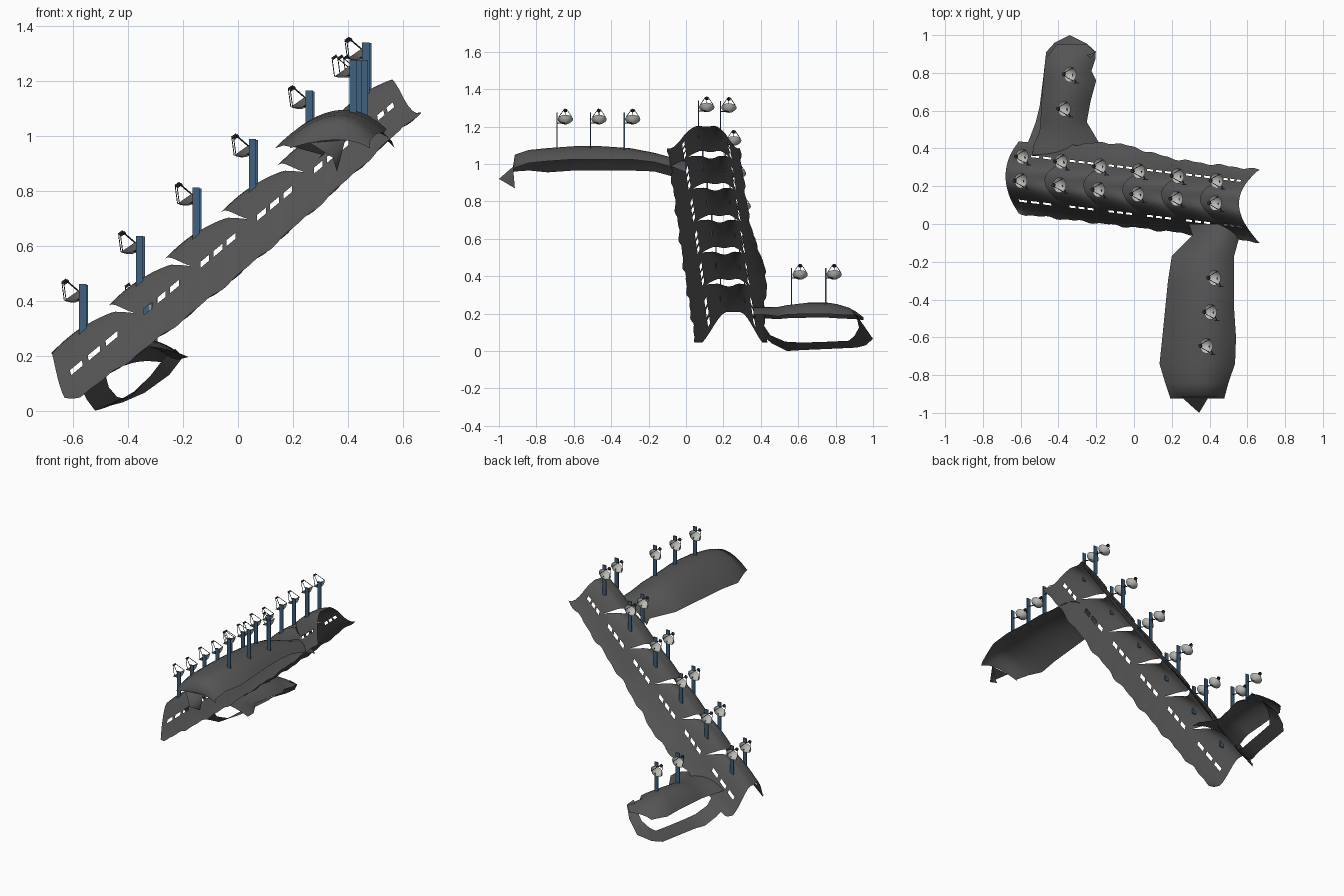
import bpy, bmesh, math
from mathutils import Vector, Matrix

if "Cube" in bpy.data.objects:
    bpy.data.objects.remove(bpy.data.objects["Cube"])


def material(name, c):
    m = bpy.data.materials.new(name)
    m.diffuse_color = (*c, 1)
    m.use_nodes = True
    m.node_tree.nodes["Principled BSDF"].inputs["Base Color"].default_value = m.diffuse_color
    return m


ROOF = material("dark_grey", (0.09, 0.09, 0.09))
BLUE = material("steel_blue", (0.05, 0.12, 0.21))
PALE = material("pale_grey", (0.5, 0.5, 0.47))
DARK = material("black", (0.03, 0.03, 0.03))


def finish(bm, name, mat, smooth=True):
    bmesh.ops.remove_doubles(bm, verts=bm.verts, dist=0.0004)
    bmesh.ops.recalc_face_normals(bm, faces=bm.faces)
    for f in bm.faces:
        f.smooth = smooth
    me = bpy.data.meshes.new(name)
    bm.to_mesh(me)
    bm.free()
    me.materials.append(mat)
    ob = bpy.data.objects.new(name, me)
    bpy.context.collection.objects.link(ob)
    return ob


def grid(bm, rows, skip=lambda i, j: False):
    vs = [[bm.verts.new(p) for p in r] for r in rows]
    for i in range(len(vs) - 1):
        for j in range(len(vs[0]) - 1):
            if not skip(i, j):
                bm.faces.new((vs[i][j], vs[i + 1][j], vs[i + 1][j + 1], vs[i][j + 1]))


# Main sloping roof: six overlapping scales with small windows along both sides
HALF = [0, .1, .2, .3, .4, .5, .58, .605, .66, .75, .84, .92, 1]
US = [-u for u in HALF[:0:-1]] + HALF
BAYS, CELLS, PITCH = 6, 13, 0.206


def lip_x(k, u):
    if k == 0:
        shift = .07 * u * u
    elif k == BAYS:
        shift = .11 * u * u
    else:
        shift = .1 * min(abs(u) / .58, 1) ** 2
    return -.68 + k * PITCH + shift


def roof_point(k, s, u):
    x = lip_x(k, u) * (1 - s) + lip_x(k + 1, u) * s
    outer = max(0, (abs(u) - .7) / .3)
    rag = outer * (.004 * math.sin(37 * x + 3 * u) + .003 * math.sin(71 * x + u))
    hw = .192 + rag
    if u > 0:
        hw += outer * .05 * math.exp(-((x + .1) / .22) ** 2)
    y = .25 - .118 * (x + .65) + u * hw
    blend = max(0, 1 - (abs(u) / .55) ** 2)
    drop = .24 + .04 * max(0, 1 - (x / .6) ** 2) * outer + rag
    w = max(0, (abs(u) - .17) / .83)
    fall = .75 * w * w * (3 - 2 * w) + .25 * abs(u) ** 2
    z = .773 + .83 * x - drop * fall
    z += blend * (.012 * math.sin(math.pi * s) - .035 * s ** 2)
    return (x, y, max(z, .045))


bm = bmesh.new()
for k in range(BAYS):
    rows = [[roof_point(k, i / CELLS, u) for u in US] for i in range(CELLS + 1)]
    grid(bm, rows, lambda i, j: i in (2, 3, 5, 6, 8, 9) and
         .61 < abs(US[j] + US[j + 1]) / 2 < .65)
finish(bm, "main_stepped_roof", ROOF)


# Side canopies: arched sheets through stations (y, left x, right x, crown z, drops)
def canopy(stations, peak):
    bm = bmesh.new()
    rows = []
    for y, xl, xr, zc, dl, dr in stations:
        row = []
        for i in range(15):
            t = i / 14
            d = dl * ((peak - t) / peak) ** 2 if t < peak else dr * ((t - peak) / (1 - peak)) ** 2
            row.append((xl + (xr - xl) * t, y, zc - d))
        rows.append(row)
    grid(bm, rows)
    return bm


bm = canopy([
    (.0, .29, .57, 1.015, .10, .06), (-.06, .31, .56, 1.03, .10, .05),
    (-.17, .20, .53, 1.06, .10, .05), (-.30, .18, .53, 1.085, .12, .06),
    (-.45, .165, .53, 1.095, .13, .07), (-.60, .15, .54, 1.095, .13, .07),
    (-.74, .135, .535, 1.085, .13, .07), (-.84, .165, .50, 1.075, .11, .07),
    (-.915, .19, .48, 1.05, .09, .07), (-.925, .19, .48, .985, .03, .03)], .62)
# Ragged hanging tip at the outer end
a, b, c, d = [bm.verts.new(p) for p in (
    (.26, -.924, .975), (.345, -1.0, .92), (.36, -.915, .87), (.39, -.925, .985))]
bm.faces.new((a, b, d))
bm.faces.new((b, c, d))
finish(bm, "upper_canopy", ROOF)

bm = canopy([
    (.36, -.54, -.18, .235, .06, .04), (.42, -.53, -.18, .235, .06, .04),
    (.49, -.50, -.22, .235, .065, .05), (.54, -.495, -.25, .245, .07, .05),
    (.65, -.49, -.23, .258, .08, .06), (.76, -.48, -.20, .258, .08, .06),
    (.81, -.475, -.225, .25, .075, .055), (.87, -.47, -.205, .232, .06, .04),
    (.91, -.44, -.205, .21, .04, .015), (.95, -.41, -.25, .18, .015, .01)], .5)
finish(bm, "lower_canopy", ROOF)

# Low ledge that loops round the lower canopy, leaving a long slit above it:
# (outer x, y, z) and (inner x, y, z) edges
LOOP = [((-.575, .40, .09), (-.49, .40, .16)), ((-.55, .46, .04), (-.47, .45, .085)),
        ((-.52, .54, .0), (-.44, .53, .05)), ((-.50, .62, .005), (-.42, .62, .045)),
        ((-.48, .78, .012), (-.40, .77, .05)), ((-.465, .91, .018), (-.385, .87, .055)),
        ((-.42, .96, .03), (-.36, .90, .08)), ((-.34, 1.0, .065), (-.32, .925, .125)),
        ((-.25, .955, .13), (-.27, .91, .19)), ((-.2, .91, .195), (-.23, .88, .225))]
bm = bmesh.new()
grid(bm, LOOP)
finish(bm, "lower_ledge", ROOF)


# Lamp parts: flat blue mast, tilted dish and feed tripod
def rod(bm, p, q, r):
    p, q = Vector(p), Vector(q)
    rot = (q - p).to_track_quat('Z', 'Y').to_matrix().to_4x4()
    bmesh.ops.create_cone(bm, cap_ends=True, segments=5, radius1=r, radius2=r,
                          depth=(q - p).length,
                          matrix=Matrix.Translation((p + q) / 2) @ rot)


bm = bmesh.new()
bmesh.ops.create_cube(bm, size=1, matrix=Matrix.Translation((0, 0, -.1)) @
                      Matrix.Diagonal((.026, .006, .2, 1)))
mast = finish(bm, "mast", BLUE, False)

TILT = Matrix.Translation((-.034, .045, -.036)) @ Matrix.Rotation(math.radians(-35), 4, 'Y')
bm = bmesh.new()
ring = [2 * math.pi * i / 20 for i in range(21)]
grid(bm, [[(r * math.cos(t), r * math.sin(t), -.026 + .026 * (r / .041) ** 2) for t in ring]
          for r in (.001, .014, .028, .041)])
bm.transform(TILT)
dish = finish(bm, "dish", PALE)

bm = bmesh.new()
for n in range(3):
    t = 2 * math.pi * n / 3 + math.pi
    rod(bm, (.04 * math.cos(t), .04 * math.sin(t), 0),
        (.01 * math.cos(t), .01 * math.sin(t), .058), .0017)
rod(bm, (0, 0, .052), (0, 0, .062), .011)
bm.transform(TILT)
rod(bm, (0, 0, -.056), (-.022, .045, -.056), .003)
frame = finish(bm, "dish_frame", DARK, False)

# Mast tops: two rows up the main roof, three on the upper canopy, two on the lower
tops = []
for i in range(6):
    tops.append((-.565 + .206 * i, .185 - .0238 * i, .46 + .176 * i))
    tops.append((-.558 + .206 * i, .312 - .0255 * i, .457 + .176 * i))
tops += [(.46 - .021 * i, -.33 - .18 * i, 1.275) for i in range(3)]
tops += [(-.335 + .03 * i, .565 + .182 * i, .445) for i in range(2)]
for n, p in enumerate(tops):
    for src in (mast, dish, frame):
        ob = src if n == 0 else src.copy()
        if n:
            bpy.context.collection.objects.link(ob)
        ob.location = p
